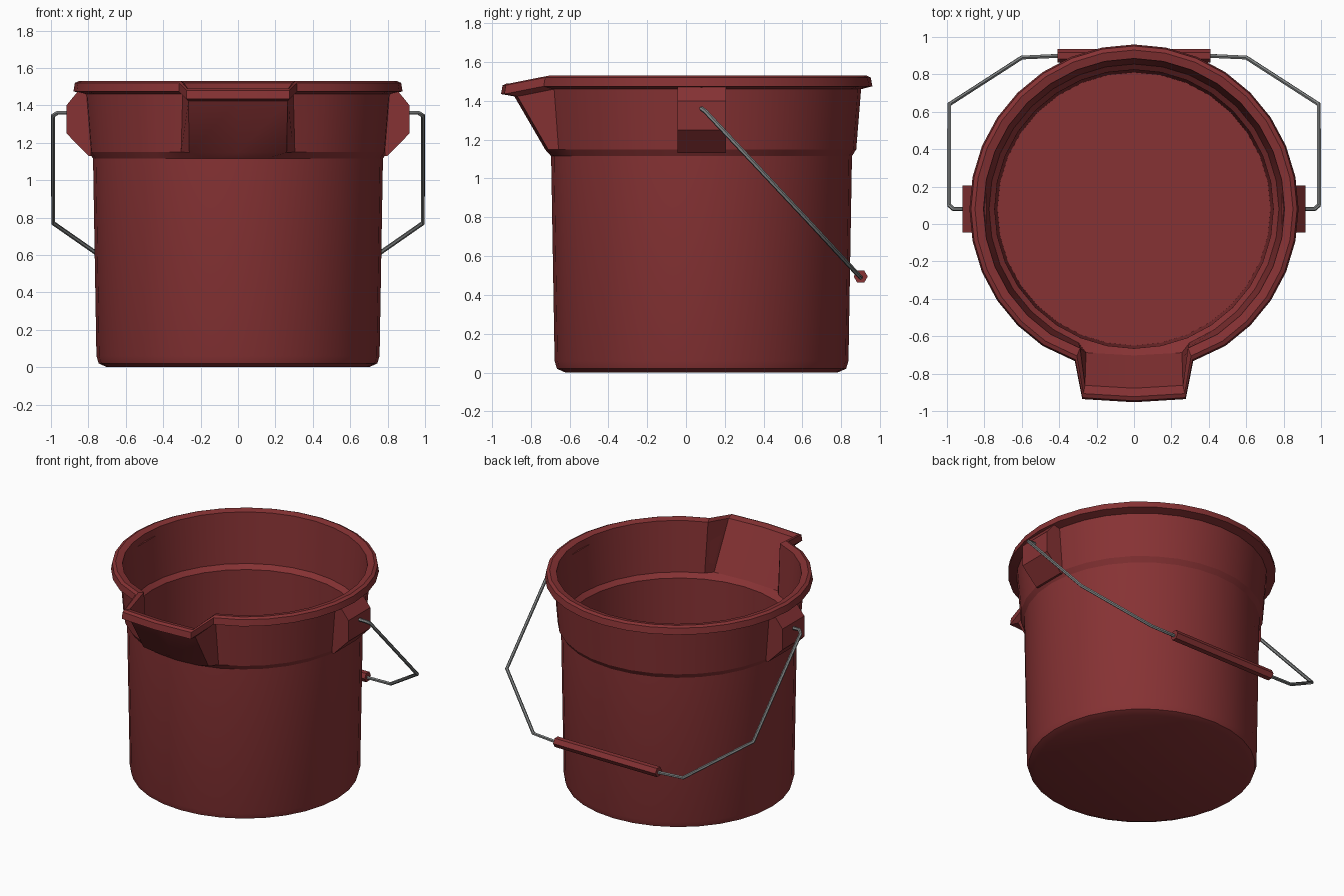
import bpy, bmesh, math
from mathutils import Vector

if "Cube" in bpy.data.objects:
    bpy.data.objects.remove(bpy.data.objects["Cube"])

CY = 0.08      # bucket axis in y
SEG = 32


def material(name, rgb):
    m = bpy.data.materials.new(name)
    m.diffuse_color = (*rgb, 1)
    m.use_nodes = True
    m.node_tree.nodes["Principled BSDF"].inputs["Base Color"].default_value = m.diffuse_color
    return m


RED = material("dark_red_plastic", (0.24, 0.032, 0.034))
GREY = material("grey_wire", (0.22, 0.23, 0.23))


def finish(name, bm, mat, angle=None):
    bmesh.ops.recalc_face_normals(bm, faces=bm.faces)
    me = bpy.data.meshes.new(name)
    bm.to_mesh(me)
    bm.free()
    me.materials.append(mat)
    ob = bpy.data.objects.new(name, me)
    bpy.context.collection.objects.link(ob)
    if angle:
        bpy.ops.object.select_all(action='DESELECT')
        ob.select_set(True)
        bpy.context.view_layer.objects.active = ob
        bpy.ops.object.shade_smooth_by_angle(angle=math.radians(angle))
    return ob


# Bucket shell: lathe profile (radius, height, spout pull), outside then inside
profile = [(0.70, 0.0, 0), (0.745, 0.02, 0), (0.757, 0.06, 0), (0.775, 1.115, 0),
           (0.797, 1.15, 0.05), (0.822, 1.46, 0.93), (0.88, 1.475, 1),
           (0.872, 1.52, 1), (0.85, 1.53, 1), (0.805, 1.52, 1),
           (0.775, 1.16, 0.05), (0.745, 1.13, 0), (0.73, 0.04, 0)]
bm = bmesh.new()
rings = []
for r, z, s in profile:
    ring = []
    for i in range(SEG):
        k = i if i <= SEG // 2 else i - SEG      # 0 is the front
        a = 2 * math.pi * k / SEG
        p = Vector((r * math.sin(a), CY - r * math.cos(a), z))
        if s and abs(k) <= 1:                    # pull the pouring spout forward
            p += Vector((0.105 * k, -0.153 * s, -0.04 * s))
        elif s and abs(k) == 2:
            p.x -= 0.01 * k * s
        ring.append(bm.verts.new(p))
    rings.append(ring)
for a, b in zip(rings, rings[1:]):
    for i in range(SEG):
        j = (i + 1) % SEG
        bm.faces.new((a[i], a[j], b[j], b[i]))
bm.faces.new(rings[0])
bm.faces.new(rings[-1])
finish("bucket_shell", bm, RED, 25)

# Side ears that hold the wire
ear = [(0.785, 1.13), (0.80, 1.13), (0.917, 1.25), (0.917, 1.40), (0.86, 1.47), (0.79, 1.47)]
for side, label in ((-1, "left"), (1, "right")):
    bm = bmesh.new()
    f = bm.faces.new([bm.verts.new((side * x, -0.045, z)) for x, z in ear])
    ext = bmesh.ops.extrude_face_region(bm, geom=[f])
    bmesh.ops.translate(bm, vec=(0, 0.25, 0),
                        verts=[v for v in ext["geom"] if isinstance(v, bmesh.types.BMVert)])
    finish(label + "_ear", bm, RED)

# Wire bail hanging down at the back
half = [(0.90, 0.08, 1.36), (0.965, 0.08, 1.36), (0.988, 0.10, 1.345),
        (0.988, 0.64, 0.77), (0.60, 0.89, 0.50), (0.38, 0.90, 0.49)]
path = [(-x, y, z) for x, y, z in half] + half[::-1]
cu = bpy.data.curves.new("wire_path", 'CURVE')
cu.dimensions = '3D'
cu.bevel_depth = 0.012
cu.bevel_resolution = 1
cu.use_fill_caps = True
sp = cu.splines.new('POLY')
sp.points.add(len(path) - 1)
for pt, co in zip(sp.points, path):
    pt.co = (*co, 1)
tmp = bpy.data.objects.new("wire_path", cu)
bpy.context.collection.objects.link(tmp)
bpy.context.view_layer.update()
me = bpy.data.meshes.new_from_object(tmp.evaluated_get(bpy.context.evaluated_depsgraph_get()))
bpy.data.objects.remove(tmp)
bm = bmesh.new()
bm.from_mesh(me)
finish("wire_handle", bm, GREY, 50)

# Hexagonal hand grip
bm = bmesh.new()
ends = [[bm.verts.new((x, 0.90 + 0.036 * math.cos(i * math.pi / 3),
                       0.495 + 0.036 * math.sin(i * math.pi / 3))) for i in range(6)]
        for x in (-0.41, 0.41)]
for i in range(6):
    j = (i + 1) % 6
    bm.faces.new((ends[0][i], ends[0][j], ends[1][j], ends[1][i]))
for e in ends:
    bm.faces.new(e)
finish("hand_grip", bm, RED)
